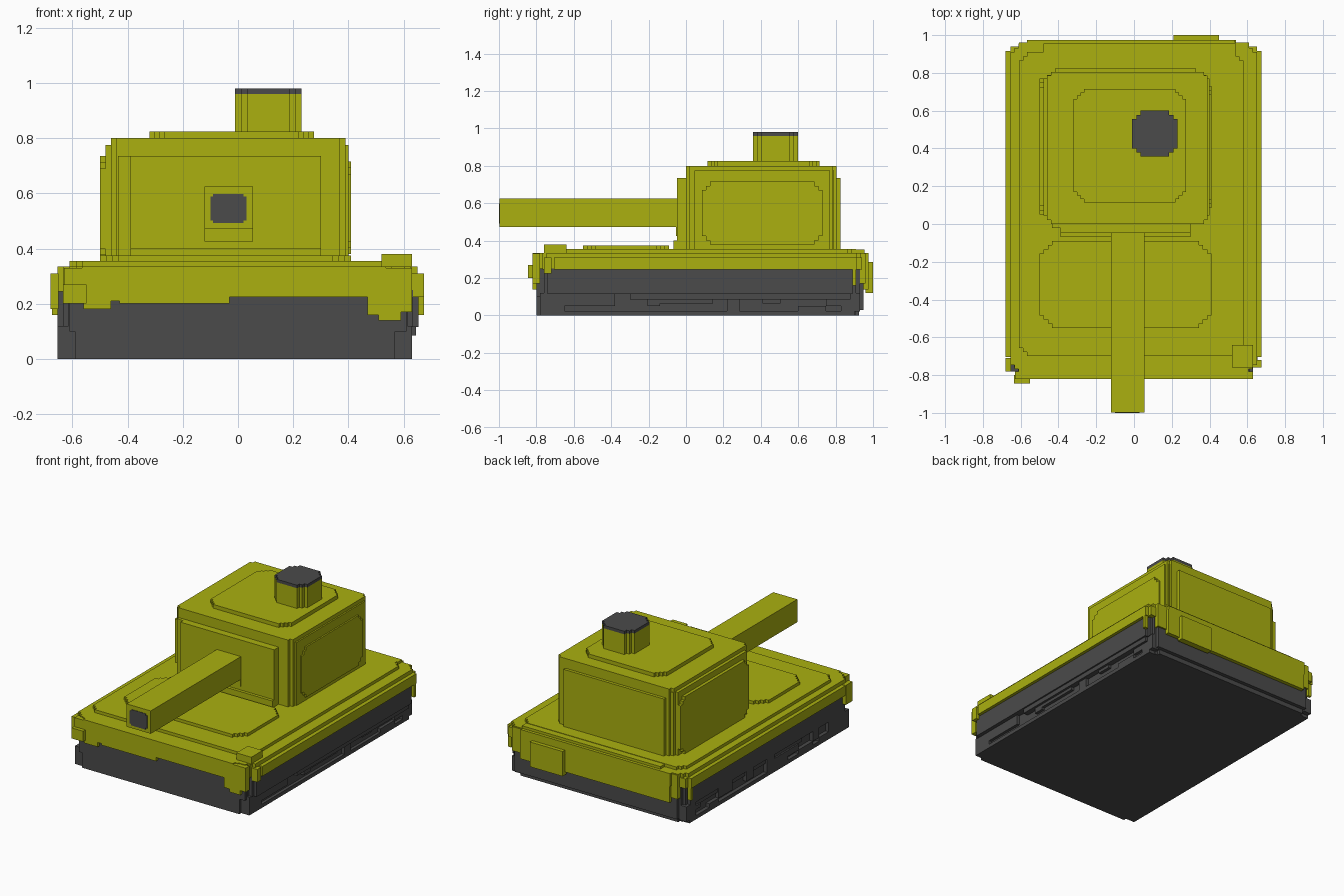
import bpy, bmesh, random

if "Cube" in bpy.data.objects:
    bpy.data.objects.remove(bpy.data.objects["Cube"])

random.seed(4)


def material(name, rgb):
    m = bpy.data.materials.new(name)
    m.diffuse_color = (*rgb, 1)
    m.use_nodes = True
    m.node_tree.nodes["Principled BSDF"].inputs["Base Color"].default_value = m.diffuse_color
    return m


OLIVE = material("olive_yellow", (0.405, 0.434, 0.005))
GREY = material("dark_grey", (0.069, 0.069, 0.069))


def slab(name, x, y, z, mat=OLIVE, axis=2, steps=0, size=0.022):
    """Box whose four corners, seen along the axis, are cut in small stairs."""
    span = [x, y, z]
    ua, va = [a for a in range(3) if a != axis]
    (u0, u1), (v0, v1) = span[ua], span[va]
    # Staircase insets from the u side round to the v side
    stair = [(0, steps * size)]
    for i in range(steps):
        stair += [((i + 1) * size, (steps - i) * size),
                  ((i + 1) * size, (steps - i - 1) * size)]
    pts = [(u1 - a, v1 - b) for a, b in stair]
    pts += [(u0 + a, v1 - b) for a, b in reversed(stair)]
    pts += [(u0 + a, v0 + b) for a, b in stair]
    pts += [(u1 - a, v0 + b) for a, b in reversed(stair)]
    bm = bmesh.new()
    verts = []
    for u, v in pts:
        co = [0, 0, 0]
        co[ua], co[va], co[axis] = u, v, span[axis][0]
        verts.append(bm.verts.new(co))
    base = bm.faces.new(verts)
    top = bmesh.ops.extrude_face_region(bm, geom=[base])["geom"]
    move = [0, 0, 0]
    move[axis] = span[axis][1] - span[axis][0]
    bmesh.ops.translate(bm, vec=move,
                        verts=[g for g in top if isinstance(g, bmesh.types.BMVert)])
    bmesh.ops.recalc_face_normals(bm, faces=bm.faces)
    me = bpy.data.meshes.new(name)
    bm.to_mesh(me)
    bm.free()
    me.materials.append(mat)
    ob = bpy.data.objects.new(name, me)
    bpy.context.collection.objects.link(ob)
    return ob


# Running gear: lower block, overhanging upper block and worn track edges
slab("track_base", (-0.63, 0.61), (-0.80, 0.925), (0, 0.12), GREY, steps=2, size=0.02)
slab("track_upper", (-0.655, 0.655), (-0.78, 0.93), (0.115, 0.25), GREY, steps=2, size=0.02)
slab("track_front", (-0.61, 0.61), (-0.80, -0.75), (0.1, 0.225), GREY)
slab("track_rear", (-0.60, 0.60), (0.90, 0.95), (0.03, 0.18), GREY)
for side, lo, hi in (("left", -0.655, -0.6), ("right", 0.58, 0.63)):
    slab(f"track_sill_{side}", (lo, hi), (-0.78, 0.90), (0, 0.025), GREY)
    slab(f"track_front_end_{side}", (lo, hi), (-0.78, -0.65), (0, 0.12), GREY)
    slab(f"track_rear_end_{side}", (lo, hi), (0.83, 0.93), (0.02, 0.12), GREY)
    # Uneven links along the side
    yy = -0.65
    while yy < 0.78:
        length = random.uniform(0.06, 0.16)
        low = random.choice((0.02, 0.05, 0.065))
        high = random.choice((0.05, 0.09, 0.12))
        if high > low:
            slab(f"track_link_{side}", (lo, hi), (yy, yy + length), (low, high), GREY)
        yy += length
    outer = (-0.645, -0.6) if side == "left" else (0.6, 0.645)
    slab(f"track_rail_{side}", outer, (-0.3, 0.88), (0.085, 0.12), GREY)

# Hull: fenders, stepped deck and raised deck plates
slab("fender", (-0.68, 0.675), (-0.73, 0.94), (0.245, 0.31), steps=1, size=0.025)
slab("hull_band", (-0.655, 0.65), (-0.79, 0.955), (0.245, 0.335), steps=2)
slab("hull_core", (-0.61, 0.58), (-0.82, 0.975), (0.25, 0.335), steps=2)
slab("deck", (-0.61, 0.58), (-0.70, 0.91), (0.33, 0.355), steps=2)
slab("rear_deck", (-0.48, 0.54), (0.80, 0.955), (0.33, 0.352))
slab("front_deck_plate", (-0.50, 0.41), (-0.55, -0.09), (0.35, 0.375), steps=3)
slab("headlamp", (0.52, 0.63), (-0.76, -0.64), (0.33, 0.38))

# Front apron with a stepped lower edge
for x0, x1, z0 in ((-0.63, -0.56, 0.20), (-0.56, -0.46, 0.18), (-0.46, -0.43, 0.21),
                   (-0.43, -0.03, 0.20), (-0.03, 0.47, 0.225), (0.47, 0.51, 0.16),
                   (0.51, 0.59, 0.14), (0.59, 0.63, 0.17)):
    slab("front_apron", (x0, x1), (-0.82, -0.78), (z0, 0.33))
slab("front_corner_left", (-0.635, -0.55), (-0.845, -0.80), (0.20, 0.27))
slab("fender_tip_left", (-0.68, -0.65), (-0.78, -0.71), (0.18, 0.31))
slab("fender_tip_right", (0.63, 0.675), (-0.76, -0.72), (0.225, 0.31))

# Rear apron, its corners and stowage box
slab("rear_apron", (-0.56, 0.54), (0.92, 0.975), (0.14, 0.31))
for s in (-1, 1):
    slab("rear_apron_corner", tuple(sorted((s * 0.52, s * 0.61))), (0.92, 0.96), (0.17, 0.33))
    slab("rear_skirt", tuple(sorted((s * 0.65, s * 0.675))), (0.89, 0.91), (0.16, 0.26))
slab("rear_box", (0.21, 0.45), (0.96, 1.0), (0.12, 0.285))

# Turret body built from nested stepped shells
slab("turret_body", (-0.46, 0.39), (0.0, 0.805), (0.35, 0.80), steps=1, size=0.02)
slab("turret_sides", (-0.48, 0.40), (0.025, 0.79), (0.35, 0.775), steps=1, size=0.02)
slab("turret_back", (-0.435, 0.345), (0.75, 0.825), (0.35, 0.735), steps=1, size=0.02)
slab("turret_left_plate", (-0.50, -0.46), (0.05, 0.77), (0.355, 0.735), axis=0, steps=2)
slab("turret_right_plate", (0.38, 0.41), (0.085, 0.73), (0.38, 0.715), axis=0, steps=2)
slab("turret_roof", (-0.32, 0.275), (0.115, 0.715), (0.79, 0.825), steps=3, size=0.018)
slab("turret_front_plate", (-0.435, 0.30), (-0.02, 0.03), (0.355, 0.735))
slab("mantlet", (-0.39, 0.30), (-0.048, 0.03), (0.40, 0.735))
slab("mantlet_foot", (-0.39, 0.30), (-0.068, 0.03), (0.35, 0.402))

# Gun with a dark bore
slab("gun_barrel", (-0.122, 0.055), (-0.997, 0.0), (0.473, 0.625))
slab("gun_collar", (-0.122, 0.055), (-0.054, 0.0), (0.425, 0.475))
slab("gun_bore", (-0.10, 0.03), (-1.0, -0.995), (0.492, 0.598), GREY, axis=1, steps=1, size=0.01)

# Commander hatch
slab("hatch_tower", (-0.01, 0.23), (0.357, 0.60), (0.81, 0.96), steps=2)
slab("hatch_lid", (-0.01, 0.23), (0.357, 0.60), (0.96, 0.98), GREY, steps=2)
